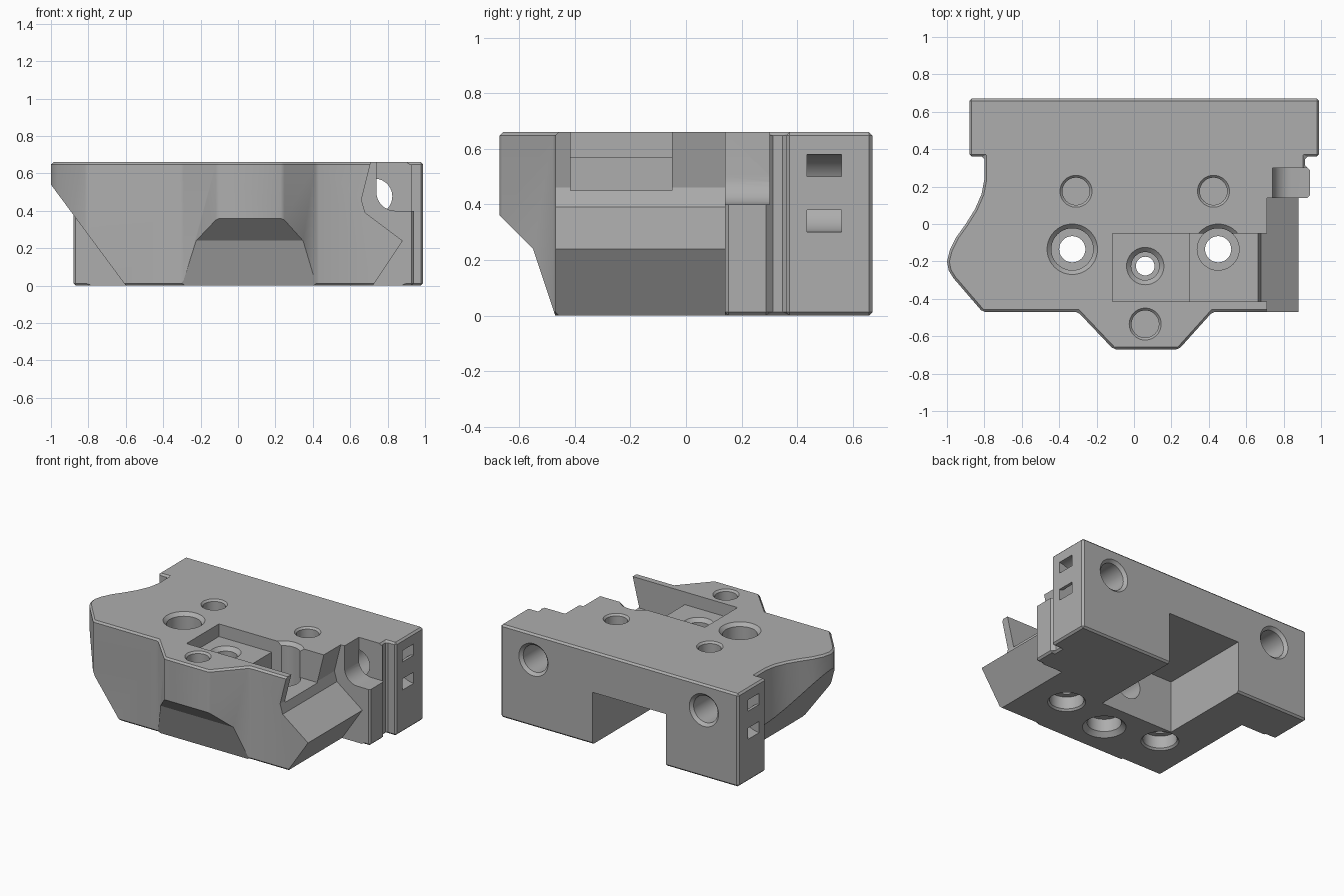
import bpy, bmesh, math
from mathutils import Matrix, Vector

cube = bpy.data.objects.get("Cube")
if cube:
    bpy.data.objects.remove(cube, do_unlink=True)

grey = bpy.data.materials.new("plain grey")
grey.use_nodes = True
colour = (0.42, 0.42, 0.42, 1)
grey.diffuse_color = colour
grey.node_tree.nodes["Principled BSDF"].inputs["Base Color"].default_value = colour


def make(name, bm):
    bmesh.ops.recalc_face_normals(bm, faces=bm.faces)
    mesh = bpy.data.meshes.new(name)
    bm.to_mesh(mesh)
    bm.free()
    mesh.materials.append(grey)
    ob = bpy.data.objects.new(name, mesh)
    bpy.context.collection.objects.link(ob)
    return ob


def prism(name, points, lo, hi, axis):
    """Extrude a 2D profile along one axis."""
    bm = bmesh.new()
    place = {"x": lambda a, b: (lo, a, b),
             "y": lambda a, b: (a, lo, b),
             "z": lambda a, b: (a, b, lo)}[axis]
    face = bm.faces.new([bm.verts.new(place(a, b)) for a, b in points])
    out = bmesh.ops.extrude_face_region(bm, geom=[face])
    shift = Vector([(hi - lo) * (axis == k) for k in "xyz"])
    moved = [v for v in out["geom"] if isinstance(v, bmesh.types.BMVert)]
    bmesh.ops.translate(bm, verts=moved, vec=shift)
    return make(name, bm)


def box(name, x0, x1, y0, y1, z0, z1):
    return prism(name, [(x0, y0), (x1, y0), (x1, y1), (x0, y1)], z0, z1, "z")


def lathe(name, profile, loc, axis="z", ring=False):
    """Revolve (radius, height) points; the ends close on the axis unless ring."""
    if not ring:
        profile = [(0, profile[0][1])] + profile + [(0, profile[-1][1])]
    bm = bmesh.new()
    vs = [bm.verts.new((r, 0, h)) for r, h in profile]
    es = [bm.edges.new(pair) for pair in zip(vs, vs[1:])]
    if ring:
        es.append(bm.edges.new((vs[-1], vs[0])))
    bmesh.ops.spin(bm, geom=vs + es, cent=(0, 0, 0), axis=(0, 0, 1),
                   angle=math.tau, steps=40)
    bmesh.ops.remove_doubles(bm, verts=bm.verts, dist=0.0001)
    turn = Matrix.Rotation(-math.pi / 2 if axis == "y" else 0, 4, "X")
    bm.transform(Matrix.Translation(loc) @ turn)
    return make(name, bm)


def apply(ob, mod):
    bpy.context.view_layer.objects.active = ob
    bpy.ops.object.modifier_apply(modifier=mod.name)


def cut(ob, cutter):
    mod = ob.modifiers.new("cut", "BOOLEAN")
    mod.operation = "DIFFERENCE"
    mod.solver = "EXACT"
    mod.object = cutter
    apply(ob, mod)
    bpy.data.objects.remove(cutter, do_unlink=True)


TOP = 0.66

# Main body: plan outline with the wide back, curved flank and front nose
plan = [(-0.88, 0.67), (-0.88, 0.36), (-0.8, 0.36), (-0.8, 0.24), (-0.815, 0.16),
        (-0.85, 0.08), (-0.9, 0.0), (-0.95, -0.07), (-0.985, -0.14), (-1, -0.2),
        (-0.99, -0.25), (-0.965, -0.29), (-0.81, -0.47), (-0.3, -0.47),
        (-0.11, -0.67), (0.24, -0.67), (0.42, -0.47), (0.89, -0.47), (0.89, 0.14),
        (0.94, 0.14), (0.94, 0.3), (0.915, 0.3), (0.915, 0.36), (0.99, 0.36),
        (0.99, 0.67)]
body = prism("carriage_body", plan, 0, TOP, "z")
bevel = body.modifiers.new("edges", "BEVEL")
bevel.width = 0.013
bevel.segments = 1
bevel.limit_method = "ANGLE"
bevel.angle_limit = math.radians(32)
apply(body, bevel)

# Sloped underside of the curved flank
cut(body, prism("flank_slope", [(-1.1, 0.675), (-0.563, -0.05), (-1.1, -0.05)],
                -0.8, 0.361, "y"))
# Angled side profile
cut(body, prism("side_profile", [(0.72, 0.7), (0.66, 0.46), (0.68, 0.39), (0.88, 0.24),
                                 (0.69, -0.045), (1.2, -0.045), (1.2, 0.7)],
                -0.8, 0.14, "y"))
# Undercut beneath the nose
cut(body, prism("nose_undercut", [(-0.8, 0.49), (-0.55, 0.24), (-0.47, 0.0),
                                  (-0.47, -0.05), (-0.8, -0.05)], -0.5, 0.6, "x"))
# Side notch with a filleted inner corner
fillet = [(0.84 - 0.1 * math.cos(t), 0.5 - 0.1 * math.sin(t))
          for t in [math.pi / 2 * i / 8 for i in range(9)]]
cut(body, prism("side_notch", [(0.74, 0.7)] + fillet + [(1.2, 0.4), (1.2, 0.7)],
                0.12, 0.3, "y"))

# Stepped top pocket, open to the side
cut(body, box("pocket_shelf", -0.115, 0.31, -0.415, -0.05, 0.57, 0.8))
cut(body, box("pocket_floor", 0.3, 1.2, -0.415, -0.05, 0.45, 0.8))
# Channel under the body, open to the back
cut(body, box("rear_channel", -0.31, 0.265, 0.0, 0.8, -0.1, 0.37))

# Through holes, counterbored from both faces
for x in (-0.33, 0.45):
    cut(body, lathe("screw_hole", [(0.14, -0.02), (0.11, 0.013), (0.11, 0.1), (0.07, 0.1),
                                   (0.07, 0.35), (0.112, 0.35), (0.112, 0.637),
                                   (0.15, 0.675)], (x, -0.135, 0)))
cut(body, lathe("centre_hole", [(0.16, -0.02), (0.11, 0.03), (0.11, 0.12), (0.05, 0.12),
                                (0.05, 0.5), (0.075, 0.5), (0.075, 0.545),
                                (0.12, 0.59)], (0.06, -0.225, 0)))
cut(body, lathe("channel_hole", [(0.1, -0.2), (0.1, 0.05)], (0.05, 0, 0.22), "y"))

# Blind holes in the top
for x, y in ((-0.31, 0.175), (0.425, 0.175), (0.06, -0.535)):
    cut(body, lathe("top_hole", [(0.073, 0.42), (0.073, 0.647), (0.1, 0.675)], (x, y, 0)))

# Blind holes in the back and curved strap slots in each end
for x in (-0.61, 0.73):
    cut(body, lathe("back_hole", [(0.095, 0.3), (0.095, 0.65), (0.13, 0.685)],
                    (x, 0, 0.477), "y"))
for x in (-0.88, 0.99):
    cut(body, lathe("strap_slot", [(0.06, 0.435), (0.14, 0.435), (0.14, 0.56),
                                   (0.06, 0.56)], (x, 0, 0.44), "y", ring=True))

# Smooth hole walls, crisp edges
bpy.ops.object.select_all(action="DESELECT")
body.select_set(True)
bpy.context.view_layer.objects.active = body
bpy.ops.object.shade_smooth_by_angle(angle=math.radians(25))
